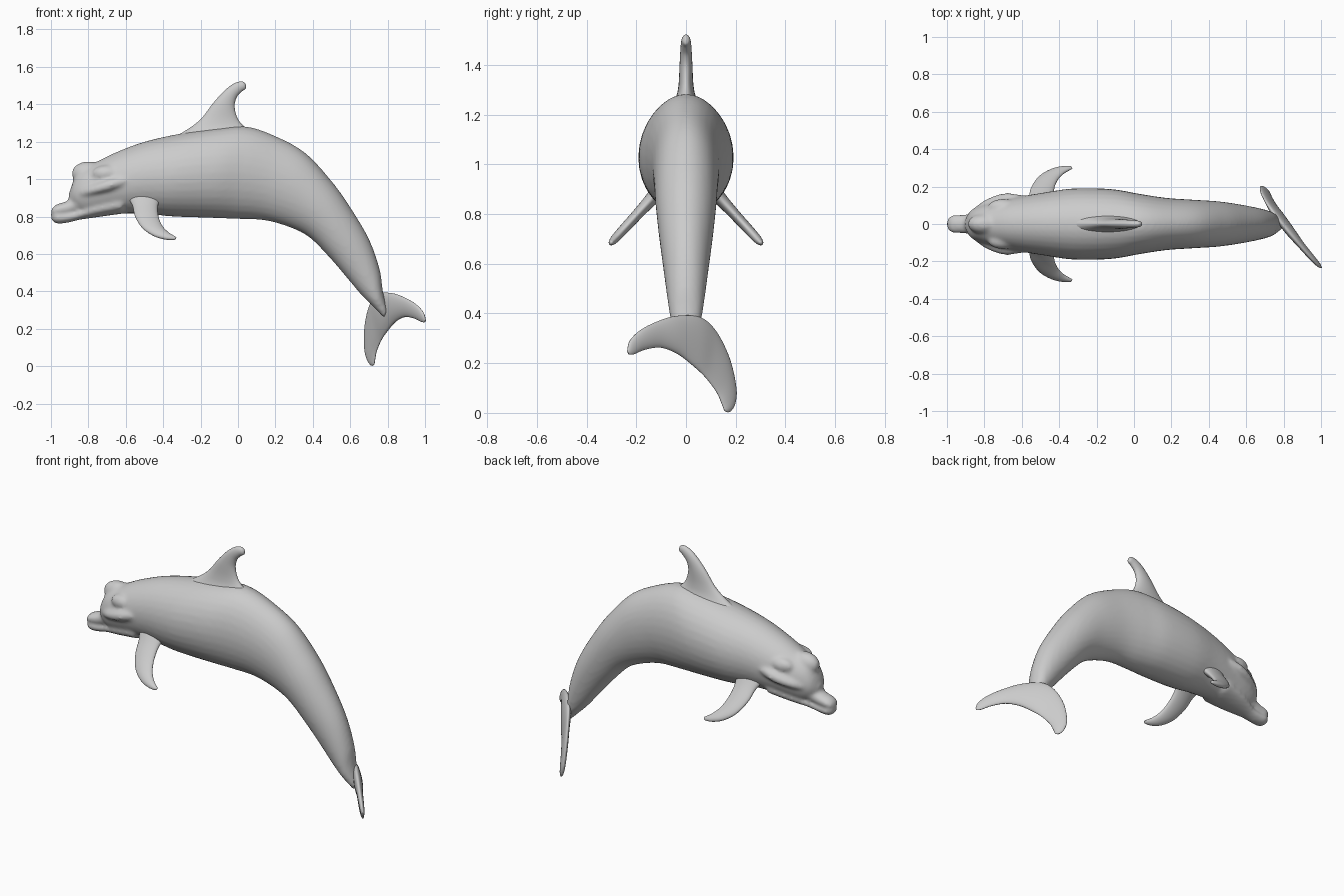
import bpy, bmesh, math
from mathutils import Vector, Matrix

cube = bpy.data.objects.get("Cube")
if cube:
    bpy.data.objects.remove(cube)

skin = bpy.data.materials.new("grey_skin")
skin.use_nodes = True
GREY = (0.6, 0.6, 0.6, 1)
skin.diffuse_color = GREY
bsdf = skin.node_tree.nodes["Principled BSDF"]
bsdf.inputs["Base Color"].default_value = GREY
bsdf.inputs["Roughness"].default_value = 0.6

Y_AXIS = Vector((0, 1, 0))


def spline(rows, steps=6):
    """Smoothly interpolate (edge, opposite edge, half thickness) sections."""
    flat = [(*a, *b, w) for a, b, w in rows]
    out = []
    for i in range(len(flat) - 1):
        p0, p1 = flat[max(i - 1, 0)], flat[i]
        p2, p3 = flat[i + 1], flat[min(i + 2, len(flat) - 1)]
        for s in range(steps):
            t = s / steps
            out.append([b + t / 2 * (c - a + t * (2 * a - 5 * b + 4 * c - d + t * (3 * (b - c) + d - a)))
                        for a, b, c, d in zip(p0, p1, p2, p3)])
    return out + [flat[-1]]


def loft(bm, rows, normal=Y_AXIS, sides=32):
    """Skin oval rings through the sections and cap both ends."""
    rings = []
    for v in spline(rows):
        a, b, w = Vector(v[:3]), Vector(v[3:6]), v[6]
        mid, half = (a + b) / 2, (a - b) / 2
        rings.append([bm.verts.new(mid + half * math.cos(k * math.tau / sides)
                                   + normal * w * math.sin(k * math.tau / sides))
                      for k in range(sides)])
    for r, q in zip(rings, rings[1:]):
        for k in range(sides):
            n = (k + 1) % sides
            bm.faces.new((r[k], r[n], q[n], q[k]))
    bm.faces.new(rings[0])
    bm.faces.new(rings[-1])


def side_rows(table):
    """Sections on the centre plane: top x, z, bottom x, z, half width."""
    return [((a, 0, b), (c, 0, d), w) for a, b, c, d, w in table]


def tube_rows(table, side):
    """Round sections: x, y, z, radius."""
    return [((x, y * side, z + r), (x, y * side, z - r), r) for x, y, z, r in table]


def blob(bm, centre, size):
    m = Matrix.Translation(centre) @ Matrix.Diagonal((*size, 1))
    bmesh.ops.create_uvsphere(bm, u_segments=24, v_segments=16, radius=1, matrix=m)


def finish(bm, name):
    bmesh.ops.recalc_face_normals(bm, faces=bm.faces)
    for f in bm.faces:
        f.smooth = True
    mesh = bpy.data.meshes.new(name)
    bm.to_mesh(mesh)
    bm.free()
    mesh.materials.append(skin)
    obj = bpy.data.objects.new(name, mesh)
    bpy.context.collection.objects.link(obj)
    return obj


# Body from forehead to tail stock
bm = bmesh.new()
loft(bm, side_rows([
    (-.90, .93, -.90, .87, .03), (-.88, .99, -.87, .84, .07),
    (-.84, 1.05, -.82, .81, .095), (-.76, 1.09, -.75, .81, .12),
    (-.66, 1.14, -.65, .815, .14), (-.5, 1.2, -.5, .815, .165),
    (-.3, 1.245, -.35, .80, .19), (-.1, 1.275, -.15, .793, .187),
    (.05, 1.28, 0, .787, .162), (.2, 1.23, .14, .78, .14),
    (.36, 1.14, .27, .745, .13), (.5, .99, .38, .69, .122),
    (.6, .85, .49, .58, .108), (.7, .68, .58, .475, .09),
    (.757, .52, .66, .38, .073), (.775, .40, .715, .325, .058),
    (.80, .30, .78, .26, .025)]))

# Upper and lower jaw, meeting in the mouth crease
loft(bm, side_rows([
    (-1.0, .835, -1.0, .815, .02), (-.975, .862, -.975, .805, .046),
    (-.91, .885, -.91, .81, .05), (-.85, .92, -.85, .825, .065),
    (-.75, .96, -.75, .86, .115), (-.62, 1.0, -.62, .90, .125)]))
loft(bm, side_rows([
    (-1.0, .81, -1.0, .785, .02), (-.97, .825, -.97, .762, .045),
    (-.91, .825, -.91, .767, .047), (-.85, .84, -.85, .782, .058),
    (-.75, .885, -.75, .797, .095), (-.62, .92, -.62, .815, .12)]))

# Rounded forehead
blob(bm, (-.8, 0, 1.03), (.09, .055, .065))

# Cheek ridges and eye swellings
for side in (1, -1):
    loft(bm, tube_rows([
        (-.905, 0, .91, .017), (-.87, .05, .92, .02), (-.79, .108, .94, .024),
        (-.69, .135, .968, .03), (-.6, .132, .99, .022), (-.52, .13, 1.0, .01)], side))
    blob(bm, (-.7, .09 * side, 1.03), (.08, .045, .045))

body = finish(bm, "body")
remesh = body.modifiers.new("fuse", 'REMESH')
remesh.mode = 'VOXEL'
remesh.voxel_size = 0.011
remesh.use_smooth_shade = True
soften = body.modifiers.new("soften", 'SMOOTH')
soften.factor = 0.5
soften.iterations = 6

# Dorsal fin with a flared root
bm = bmesh.new()
loft(bm, side_rows([
    (-.40, 1.19, .14, 1.21, .075), (-.28, 1.26, .045, 1.272, .042),
    (-.2, 1.32, 0, 1.32, .03), (-.13, 1.41, -.018, 1.385, .026),
    (-.07, 1.475, -.008, 1.435, .023), (-.02, 1.512, .018, 1.466, .02),
    (.022, 1.522, .04, 1.482, .015), (.04, 1.51, .044, 1.498, .004)]))
finish(bm, "dorsal_fin")

# Pectoral flippers, sloping out and down
for side, name in ((1, "back_flipper"), (-1, "front_flipper")):
    bm = bmesh.new()

    def at(x, z):
        return (x, side * (.13 + (.87 - z) * .92), z)

    loft(bm, [(at(a, b), at(c, d), w) for a, b, c, d, w in [
        (-.60, .92, -.40, .92, .04), (-.565, .86, -.428, .86, .027),
        (-.55, .80, -.425, .80, .022), (-.51, .738, -.405, .75, .02),
        (-.45, .698, -.375, .717, .018), (-.39, .68, -.35, .70, .014),
        (-.345, .677, -.332, .69, .008), (-.332, .682, -.33, .686, .002)]],
        Vector((0, side, .92)).normalized())
    finish(bm, name)

# Twisted tail flukes, one sweep from tip to tip


def fluke(y, z):
    return (.854 - .8 * y - .16 * z, y, z)


bm = bmesh.new()
loft(bm, [(fluke(a, b), fluke(c, d), w) for a, b, c, d, w in [
    (-.236, .25, -.23, .235, .003), (-.226, .29, -.208, .236, .011),
    (-.185, .332, -.165, .254, .015), (-.12, .366, -.1, .262, .018),
    (-.04, .39, -.03, .235, .024), (.055, .386, .04, .18, .024),
    (.12, .33, .085, .135, .018), (.175, .22, .125, .08, .016),
    (.202, .1, .145, .035, .014), (.197, .035, .155, .01, .01),
    (.18, .006, .168, .002, .003)]], Vector((1, .8, .16)).normalized())
finish(bm, "tail_flukes")
